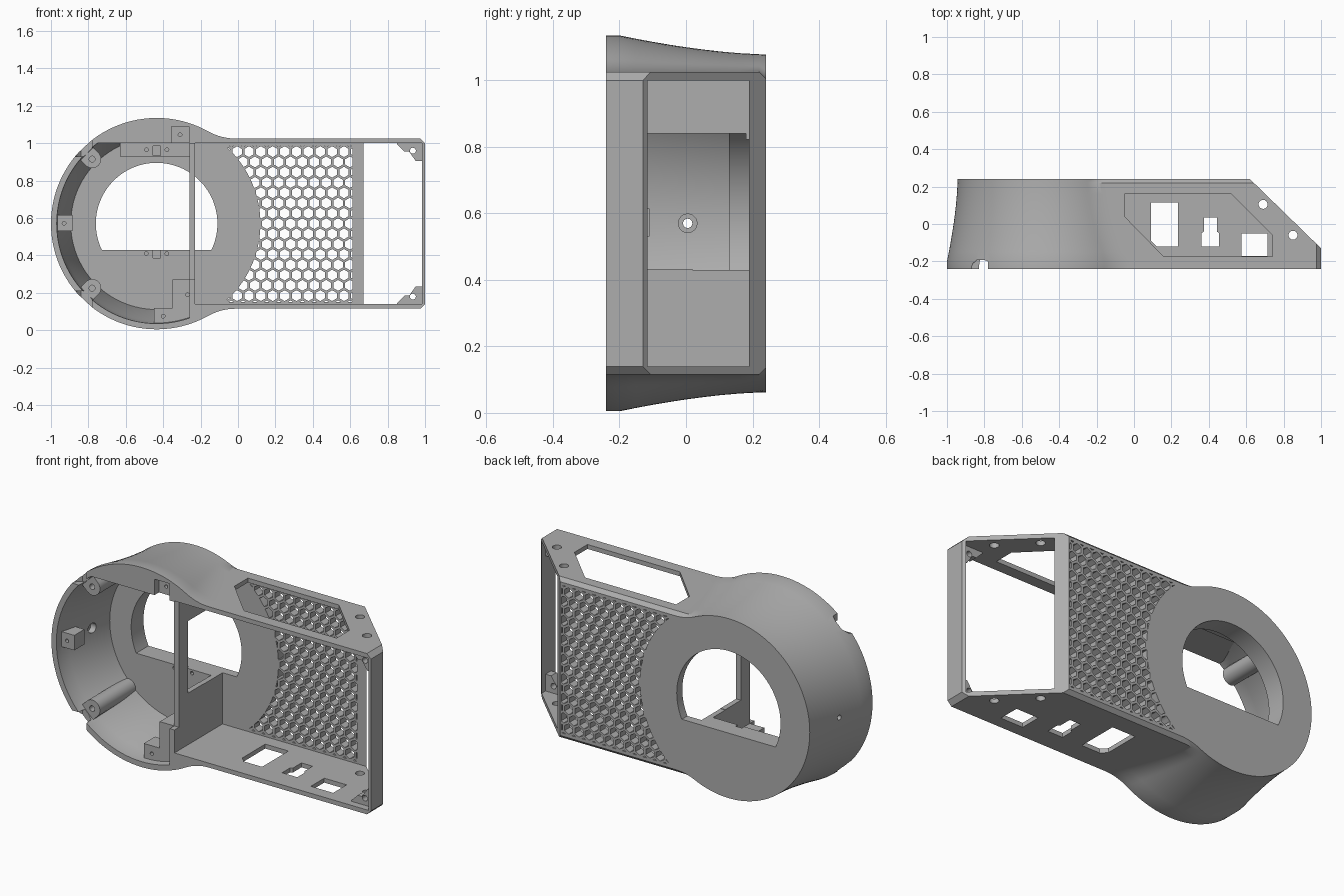
import bpy, bmesh, math
from math import sin, cos, atan2, asin, sqrt, pi

if "Cube" in bpy.data.objects:
    bpy.data.objects.remove(bpy.data.objects["Cube"])

CX, CZ = -0.435, 0.57          # centre of the round end
FRONT, BACK = -0.24, 0.24

grey = bpy.data.materials.new("plain grey")
grey.use_nodes = True
grey.diffuse_color = (0.42, 0.42, 0.42, 1)
grey.node_tree.nodes["Principled BSDF"].inputs["Base Color"].default_value = (0.42, 0.42, 0.42, 1)


def finish(name, bm):
    bmesh.ops.recalc_face_normals(bm, faces=bm.faces)
    mesh = bpy.data.meshes.new(name)
    bm.to_mesh(mesh)
    bm.free()
    mesh.materials.append(grey)
    ob = bpy.data.objects.new(name, mesh)
    bpy.context.collection.objects.link(ob)
    return ob


def add_loft(bm, rings):
    rows = [[bm.verts.new(p) for p in ring] for ring in rings]
    for a, b in zip(rows, rows[1:]):
        for i in range(len(a)):
            j = (i + 1) % len(a)
            bm.faces.new((a[i], a[j], b[j], b[i]))
    bm.faces.new(rows[0])
    bm.faces.new(rows[-1])


def place(p, d, axis):
    return {"x": (d, p[0], p[1]), "y": (p[0], d, p[1]), "z": (p[0], p[1], d)}[axis]


def prisms(name, outlines, lo, hi, axis="y"):
    bm = bmesh.new()
    for pts in outlines:
        add_loft(bm, [[place(p, d, axis) for p in pts] for d in (lo, hi)])
    return finish(name, bm)


def rect(a0, a1, b0, b1):
    return [(a0, b0), (a1, b0), (a1, b1), (a0, b1)]


def ring(a, b, r, n=24, turn=0.0):
    return [(a + r * cos(turn + 2 * pi * i / n), b + r * sin(turn + 2 * pi * i / n)) for i in range(n)]


def box(name, x0, x1, y0, y1, z0, z1):
    return prisms(name, [rect(x0, x1, z0, z1)], y0, y1)


def combine(target, tool, operation="DIFFERENCE"):
    mod = target.modifiers.new("cut", "BOOLEAN")
    mod.operation, mod.solver, mod.object = operation, "EXACT", tool
    bpy.context.view_layer.objects.active = target
    bpy.ops.object.modifier_apply(modifier=mod.name)
    bpy.data.objects.remove(tool)


def radius(y):
    t = max(0, min(1, (BACK - y) / 0.44))
    return 0.508 + 0.057 * t ** 1.6


# Outer body: flared round end blended into a box
def body_outline(y, half):
    r, f = radius(y), 0.3
    h = half + f
    dx = sqrt((r + f) ** 2 - h * h)
    start, end = -pi / 2, atan2(-h, -dx)
    fillet = [(dx + f * cos(start + (end - start) * i / 10),
               h + f * sin(start + (end - start) * i / 10)) for i in range(11)]
    a0 = atan2(h, dx)
    arc = [(r * cos(a0 + (2 * pi - 2 * a0) * i / 96),
            r * sin(a0 + (2 * pi - 2 * a0) * i / 96)) for i in range(1, 96)]
    top = [(1 - CX, half - 0.025), (0.975 - CX, half)] + fillet
    pts = top + arc + [(x, -z) for x, z in reversed(top)]
    return [(CX + x, y, CZ + z) for x, z in pts]


bm = bmesh.new()
levels = [FRONT, -0.2, -0.15, -0.1, -0.05, 0, 0.05, 0.1, 0.16, 0.22]
add_loft(bm, [body_outline(y, 0.455) for y in levels] + [body_outline(BACK, 0.435)])
housing = finish("housing", bm)

# Slanted open end
combine(housing, prisms("slant_cut", [[(0.6, 0.2595), (1.1, -0.2274), (1.1, 0.3)]], -1, 2, "z"))

# Round chamber, with bosses, tabs and blocks left standing in it
bm = bmesh.new()
steps = [-0.25 + 0.38 * i / 8 for i in range(9)]
add_loft(bm, [[(x, y, z) for x, z in ring(CX, CZ, radius(y) - 0.03 - 0.025 * i / 8, 96)]
              for i, y in enumerate(steps)])
chamber = finish("chamber_cut", bm)
combine(chamber, box("chamber_limit", -1.2, -0.26, -0.4, 0.4, -0.2, 1.0), "INTERSECT")
for side in (1, -1):
    a = atan2(side, -1)
    u, v = cos(a), sin(a)
    bx, bz, w = CX + 0.487 * u, CZ + 0.487 * v, 0.048
    cap = [(bx + w * cos(a + pi / 2 + pi * i / 16), bz + w * sin(a + pi / 2 + pi * i / 16)) for i in range(17)]
    cap += [(bx + 0.1 * u + w * v, bz + 0.1 * v - w * u), (bx + 0.1 * u - w * v, bz + 0.1 * v + w * u)]
    combine(chamber, prisms("boss", [cap], -0.19, 0.2))
combine(chamber, box("side_tab", -1.1, -0.885, -0.2, -0.11, 0.53, 0.615))
combine(chamber, box("lower_tab", -0.45, -0.3, -0.2, -0.1, -0.1, 0.12))
combine(chamber, box("corner_block", -0.35, -0.2, -0.2, 0.2, -0.1, 0.27))
combine(chamber, box("upper_ledge", -0.63, -0.2, 0.06, 0.2, 0.93, 1.1))
combine(housing, chamber)

# Rectangular bay, with screw gussets left in its outer corners
bay = box("bay_cut", -0.23, 0.985, -0.3, 0.19, 0.14, 1.0)
for s in (1, -1):
    gusset = [(1.1, 0.32), (1.1, 0.5), (0.85, 0.5), (0.85, 0.43), (0.89, 0.385), (0.905, 0.345), (0.93, 0.32)]
    gusset = [(0.85, 0.5), (0.85, 0.425), (0.89, 0.385), (0.915, 0.385), (0.95, 0.335), (1.1, 0.335), (1.1, 0.5)]
    combine(bay, prisms("gusset", [[(x, CZ + s * z) for x, z in gusset]], -0.2, -0.15))
combine(housing, bay)

# Divider opening, recessed divider edge and top pocket
combine(housing, box("divider_opening", -0.275, -0.215, -0.12, 0.18, 0.432, 0.84))
combine(housing, box("divider_recess", -0.275, -0.215, -0.3, -0.2, 0.27, 0.995))
combine(housing, box("top_pocket", -0.355, -0.262, -0.3, -0.2, 0.98, 1.09))

# Large round opening with a flat lower edge
r = 0.325
cut = asin(0.14 / r)
combine(housing, prisms("round_opening", [[(CX + r * cos(-cut + (pi + 2 * cut) * i / 72),
        CZ + r * sin(-cut + (pi + 2 * cut) * i / 72)) for i in range(73)]], 0.02, 0.4))

# Honeycomb grille, trimmed to the flat area beside the round end
pitch = 0.0635
cells = []
for row in range(17):
    for col in range(13):
        x = -0.1 + pitch * (col + 0.5 * (row % 2))
        z = CZ + (row - 8) * pitch * 0.866
        if x < 0.64 and math.hypot(x - CX, z - CZ) > 0.53:
            cells.append(ring(x, z, 0.029, 6, pi / 6))
grille = prisms("grille_cells", cells, 0.15, 0.3)
area = box("grille_area", -0.2, 0.613, 0.1, 0.28, 0.152, 0.988)
combine(area, prisms("grille_arc", [ring(CX, CZ, 0.555, 96)], 0, 0.4))
combine(grille, area, "INTERSECT")
combine(housing, grille)

# Window in the top plate
combine(housing, prisms("top_window", [[(-0.05, 0.16), (0.52, 0.16), (0.74, -0.06), (0.74, -0.175),
                                        (0.16, -0.175), (-0.05, 0.04)]], 0.9, 1.2, "z"))

# Sockets in the bottom plate
sockets = [[(0.12, -0.12), (0.235, -0.12), (0.235, 0.115), (0.09, 0.115), (0.09, -0.09)],
           [(0.36, -0.12), (0.455, -0.12), (0.455, -0.05), (0.443, -0.04), (0.443, 0.035),
            (0.373, 0.035), (0.373, -0.04), (0.36, -0.05)],
           rect(0.575, 0.715, -0.17, -0.05)]
combine(housing, prisms("socket_cuts", sockets, 0, 0.2, "z"))

# Mounting holes through both plates
combine(housing, prisms("plate_holes", [ring(0.69, 0.105, 0.024), ring(0.85, -0.06, 0.024)], -0.1, 1.3, "z"))

# Rim notches above and below the bosses
for z0, z1 in ((0.93, 1.2), (-0.1, 0.21)):
    notch = [(-0.87, -0.3), (-0.78, -0.3), (-0.78, -0.2), (-0.8, -0.192), (-0.84, -0.192), (-0.86, -0.21), (-0.87, -0.23)]
    combine(housing, prisms("rim_notch", [notch], z0, z1, "z"))

# Side screw hole with inner counterbore
combine(housing, prisms("side_hole", [ring(0.005, CZ, 0.014)], -1.2, -0.85, "x"))
combine(housing, prisms("side_counterbore", [ring(0.005, CZ, 0.028)], -0.945, -0.85, "x"))

# Screw holes facing the front
small = [(-0.93, 0.572), (-0.4, 0.075), (-0.27, 0.19), (-0.31, 1.045)]
large = [(-0.78, 0.915), (-0.78, 0.225), (0.935, 0.96), (0.935, 0.18)]
combine(housing, prisms("small_screw_holes", [ring(x, z, 0.01, 16) for x, z in small], -0.3, -0.14))
combine(housing, prisms("large_screw_holes", [ring(x, z, 0.016, 16) for x, z in large], -0.3, -0.12))
pins = [ring(CX + dx, z, 0.01, 12) for dx in (-0.055, 0.055) for z in (0.41, 0.965)]
slots = [rect(CX - 0.02, CX + 0.02, z, z + 0.05) for z in (0.385, 0.935)]
combine(housing, prisms("floor_pins", pins + slots, 0.0, 0.15))

bpy.ops.object.select_all(action="DESELECT")
housing.select_set(True)
bpy.context.view_layer.objects.active = housing
bpy.ops.object.shade_smooth_by_angle(angle=math.radians(30))
